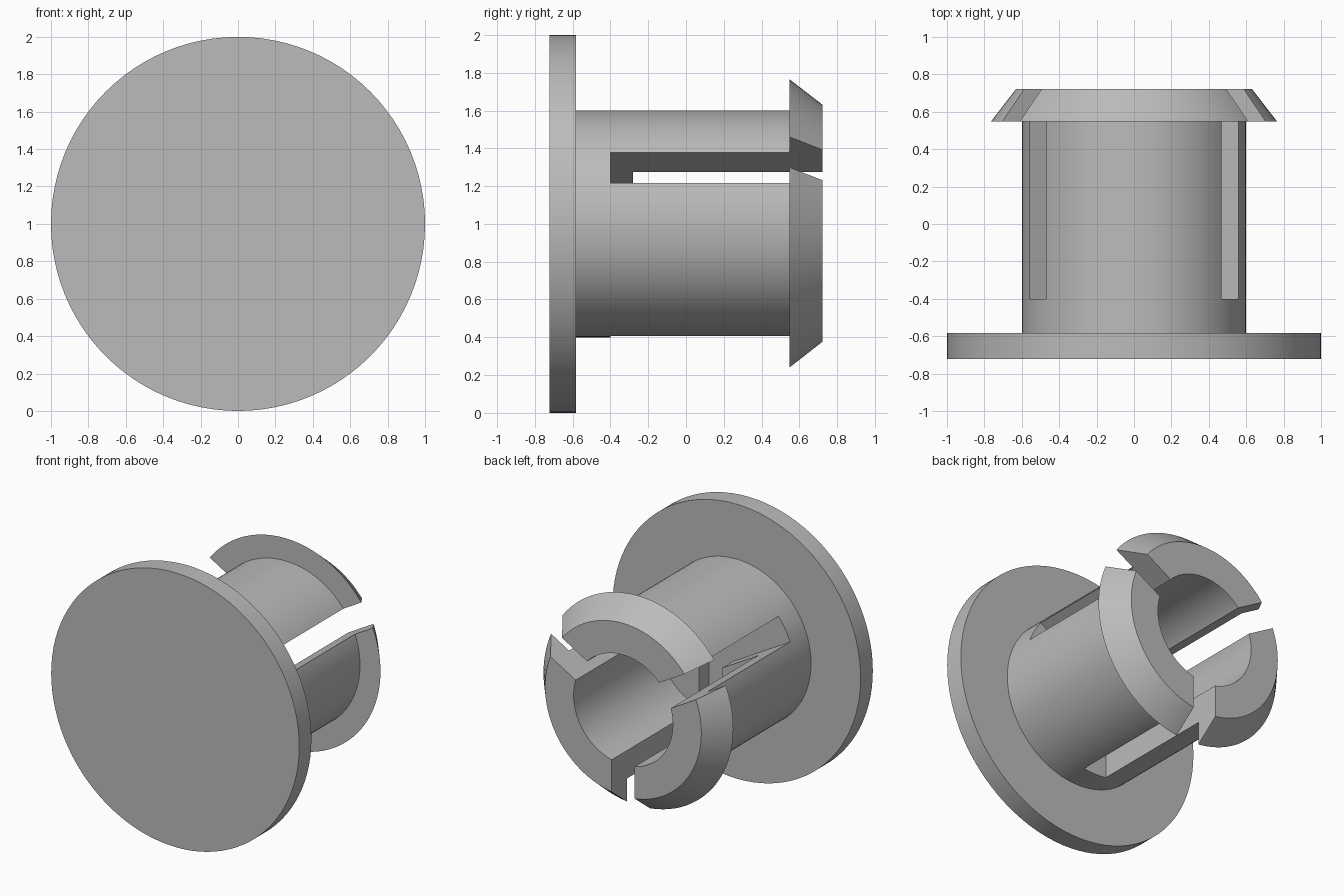
import bpy, bmesh, math
from mathutils import Matrix, Vector

cube = bpy.data.objects.get("Cube")
if cube:
    bpy.data.objects.remove(cube, do_unlink=True)

CENTRE = Vector((0, 0, 1))
SEGMENTS = 96
SLOT_WIDTH = 0.186
SLOT_START = -0.40

grey = bpy.data.materials.new("plain_grey")
grey.use_nodes = True
grey.diffuse_color = (0.5, 0.5, 0.5, 1)
grey.node_tree.nodes["Principled BSDF"].inputs["Base Color"].default_value = (0.5, 0.5, 0.5, 1)


def make_object(name, bm):
    bmesh.ops.recalc_face_normals(bm, faces=bm.faces)
    mesh = bpy.data.meshes.new(name)
    bm.to_mesh(mesh)
    bm.free()
    mesh.materials.append(grey)
    obj = bpy.data.objects.new(name, mesh)
    bpy.context.collection.objects.link(obj)
    return obj


def lathe(name, profile):
    """Turn (radius, y) points around the plug axis and cap both ends."""
    bm = bmesh.new()
    verts = [bm.verts.new(CENTRE + Vector((r, y, 0))) for r, y in profile]
    edges = [bm.edges.new(pair) for pair in zip(verts, verts[1:])]
    bmesh.ops.spin(bm, geom=verts + edges, cent=CENTRE, axis=(0, 1, 0),
                   angle=math.tau, steps=SEGMENTS, use_duplicate=False)
    bmesh.ops.remove_doubles(bm, verts=bm.verts, dist=1e-4)
    bmesh.ops.holes_fill(bm, edges=bm.edges, sides=0)
    return make_object(name, bm)


def slot_cutter(angle):
    """Box reaching outwards from the axis at an angle in the x-z plane."""
    length, end = 1.2, 1.0
    bm = bmesh.new()
    bmesh.ops.create_cube(bm, size=1)
    bmesh.ops.scale(bm, verts=bm.verts, vec=(length, end - SLOT_START, SLOT_WIDTH))
    bmesh.ops.translate(bm, verts=bm.verts, vec=(length / 2, (end + SLOT_START) / 2, 0))
    turn = Matrix.Rotation(-math.radians(angle), 4, "Y")
    bmesh.ops.transform(bm, verts=bm.verts, matrix=Matrix.Translation(CENTRE) @ turn)
    cutter = make_object("slot_cutter", bm)
    cutter.hide_render = True
    return cutter


# Flange, hollow barrel and tapered snap lip, turned as one solid
plug = lathe("flanged_snap_plug", [
    (1.0, -0.723), (1.0, -0.583),    # flange rim
    (0.6, -0.583), (0.6, 0.548),     # barrel
    (0.765, 0.548), (0.63, 0.723),   # snap lip
    (0.4, 0.723), (0.4, -0.28),      # blind bore
])

# Three slots divide the barrel into spring fingers
bpy.context.view_layer.objects.active = plug
plug.select_set(True)
for angle in (30, 150, 270):
    cutter = slot_cutter(angle)
    cut = plug.modifiers.new("slot", "BOOLEAN")
    cut.operation = "DIFFERENCE"
    cut.solver = "EXACT"
    cut.object = cutter
    bpy.ops.object.modifier_apply(modifier=cut.name)
    bpy.data.objects.remove(cutter, do_unlink=True)

bpy.ops.object.shade_smooth_by_angle(angle=math.radians(25))
